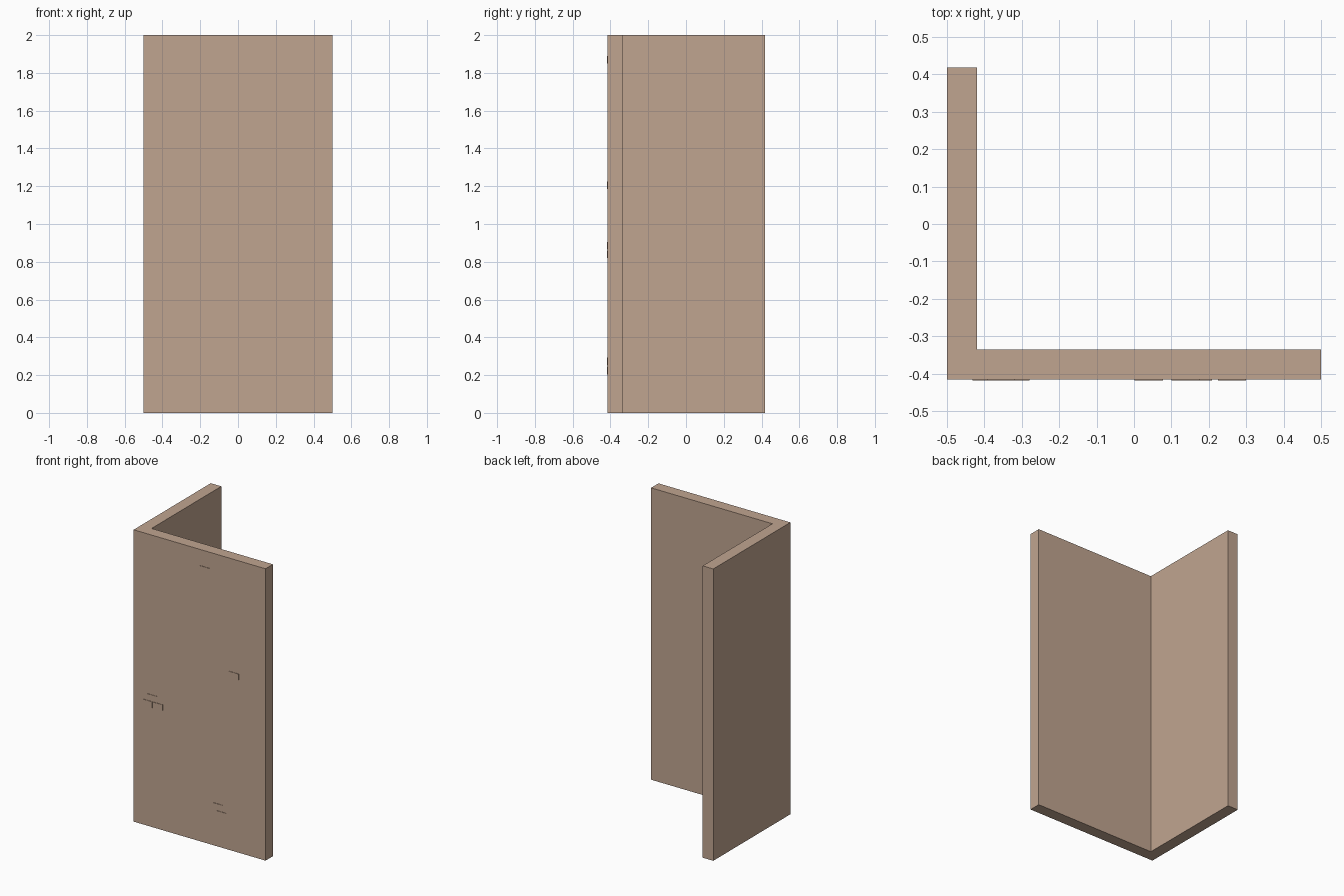
import bpy, bmesh

if "Cube" in bpy.data.objects:
    bpy.data.objects.remove(bpy.data.objects["Cube"])

clay = bpy.data.materials.new("warm_clay")
clay.diffuse_color = (0.53, 0.375, 0.28, 1)
clay.use_nodes = True
clay.node_tree.nodes["Principled BSDF"].inputs["Base Color"].default_value = clay.diffuse_color


def extrude_profile(name, points, z0, z1):
    """Extrude a closed plan outline from z0 up to z1."""
    bm = bmesh.new()
    face = bm.faces.new([bm.verts.new((x, y, z0)) for x, y in points])
    ext = bmesh.ops.extrude_face_region(bm, geom=[face])
    top = [v for v in ext["geom"] if isinstance(v, bmesh.types.BMVert)]
    bmesh.ops.translate(bm, verts=top, vec=(0, 0, z1 - z0))
    bmesh.ops.recalc_face_normals(bm, faces=bm.faces)
    mesh = bpy.data.meshes.new(name)
    bm.to_mesh(mesh)
    bm.free()
    mesh.materials.append(clay)
    obj = bpy.data.objects.new(name, mesh)
    bpy.context.collection.objects.link(obj)
    return obj


# L-shaped corner wall
FRONT, BACK, T = -0.416, 0.419, 0.08
extrude_profile("corner_wall", [
    (-0.5, FRONT), (0.5, FRONT), (0.5, FRONT + T),
    (-0.5 + T, FRONT + T), (-0.5 + T, BACK), (-0.5, BACK)], 0, 2)

# Exposed bricks standing slightly proud of the front: (left x, bottom z)
BRICK_W, BRICK_H, PROUD = 0.075, 0.041, 0.003
bricks = [(0.002, 1.849), (0.224, 1.184),
          (-0.393, 0.865), (-0.432, 0.819), (-0.354, 0.819),
          (0.100, 0.252), (0.134, 0.204)]
for i, (x, z) in enumerate(bricks):
    extrude_profile(f"exposed_brick_{i + 1}", [
        (x, FRONT - PROUD), (x + BRICK_W, FRONT - PROUD),
        (x + BRICK_W, FRONT + 0.005), (x, FRONT + 0.005)], z, z + BRICK_H)
